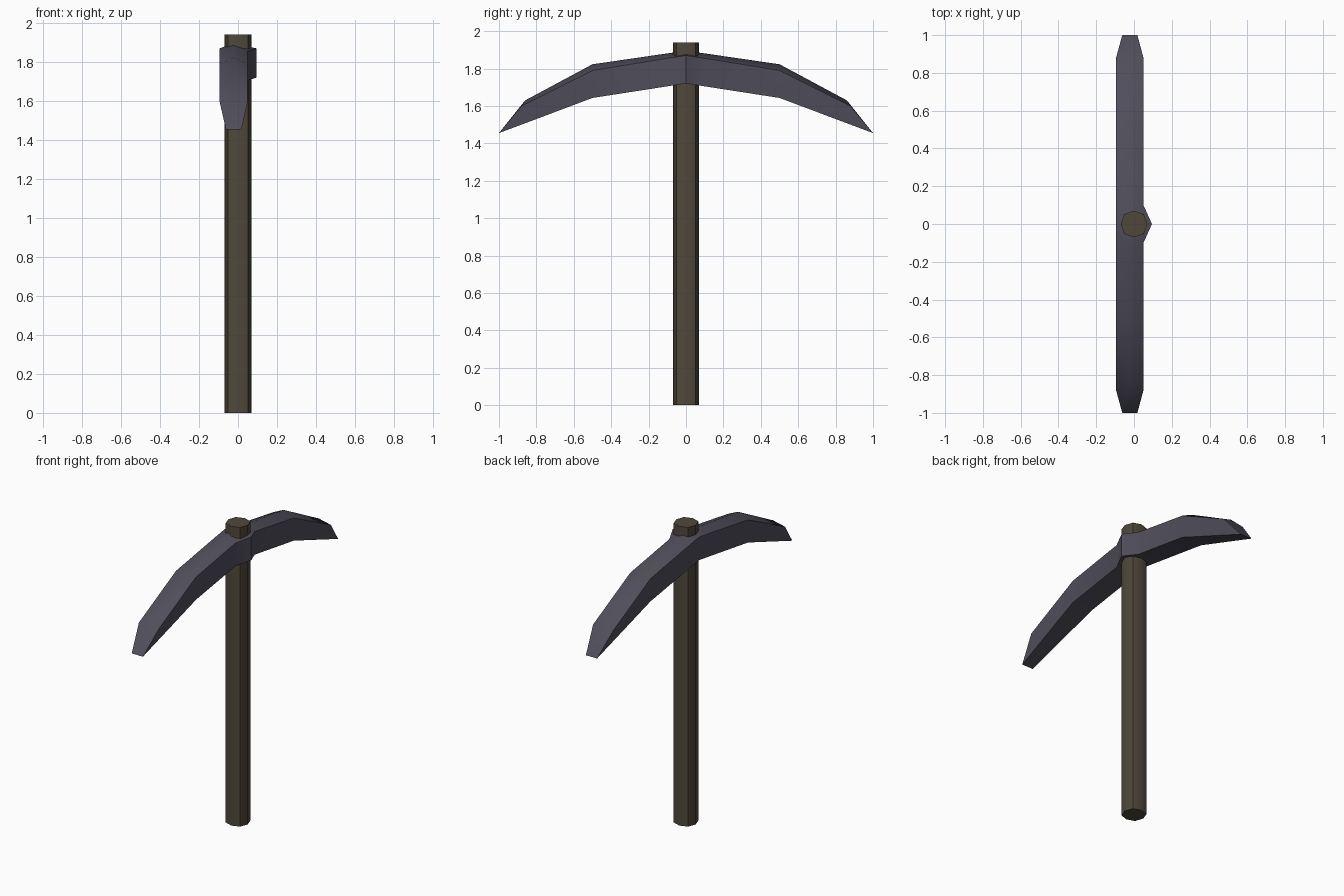
import bpy, bmesh, math

if "Cube" in bpy.data.objects:
    bpy.data.objects.remove(bpy.data.objects["Cube"])


def material(name, rgb):
    m = bpy.data.materials.new(name)
    m.diffuse_color = (*rgb, 1.0)
    m.use_nodes = True
    m.node_tree.nodes["Principled BSDF"].inputs["Base Color"].default_value = m.diffuse_color
    return m


def finish(bm, name, mat, angle):
    bmesh.ops.remove_doubles(bm, verts=bm.verts, dist=0.0005)
    bmesh.ops.recalc_face_normals(bm, faces=bm.faces)
    mesh = bpy.data.meshes.new(name)
    bm.to_mesh(mesh)
    bm.free()
    ob = bpy.data.objects.new(name, mesh)
    bpy.context.collection.objects.link(ob)
    mesh.materials.append(mat)
    bpy.ops.object.select_all(action='DESELECT')
    ob.select_set(True)
    bpy.context.view_layer.objects.active = ob
    bpy.ops.object.shade_smooth_by_angle(angle=math.radians(angle))
    return ob


wood = material("dark_wood", (0.080, 0.064, 0.045))
iron = material("dark_iron", (0.080, 0.076, 0.104))

# Handle: eight-sided shaft, slightly squared off on the diagonals
bm = bmesh.new()
ring = []
for i in range(8):
    a = i * math.pi / 4
    r = 0.07 if i % 2 == 0 else 0.0735
    ring.append(bm.verts.new((r * math.cos(a), r * math.sin(a), 0)))
base = bm.faces.new(ring)
ext = bmesh.ops.extrude_face_region(bm, geom=[base], use_keep_orig=True)
bmesh.ops.translate(bm, vec=(0, 0, 1.94),
                    verts=[v for v in ext["geom"] if isinstance(v, bmesh.types.BMVert)])
finish(bm, "handle", wood, 40)

# Head: ridged five-sided section swept to both tips, with a collar bulge on one side
LEFT, RIGHT, MID = -0.095, 0.05, -0.022
# y, bottom z, shoulder z, ridge z, right-hand x
stations = [(0.0, 1.72, 1.87, 1.895, 0.095),
            (0.1, 1.705, 1.855, 1.881, RIGHT),
            (0.5, 1.643, 1.79, 1.823, RIGHT)]
bm = bmesh.new()
for s in (1, -1):
    def vert(x, y, z):
        return bm.verts.new((x, s * y, z))

    rings = [[vert(LEFT, y, zb), vert(LEFT, y, zs), vert(MID, y, zr),
              vert(xr, y, zs), vert(xr, y, zb)] for y, zb, zs, zr, xr in stations]
    for a, b in zip(rings, rings[1:]):
        for i in range(5):
            j = (i + 1) % 5
            bm.faces.new((a[i], a[j], b[j], b[i]))
    # pointed end, closing on a short chisel edge
    bl, tl, ridge, tr, br = rings[-1]
    el, em, er = vert(LEFT, 0.88, 1.60), vert(MID, 0.86, 1.63), vert(RIGHT, 0.88, 1.60)
    pl, pr = vert(-0.062, 1.0, 1.455), vert(0.018, 1.0, 1.455)
    for f in ((tl, ridge, em, el), (ridge, tr, er, em), (bl, tl, el, pl),
              (tr, br, pr, er), (br, bl, pl, pr), (el, em, er, pr, pl)):
        bm.faces.new(f)
finish(bm, "pick_head", iron, 46)
